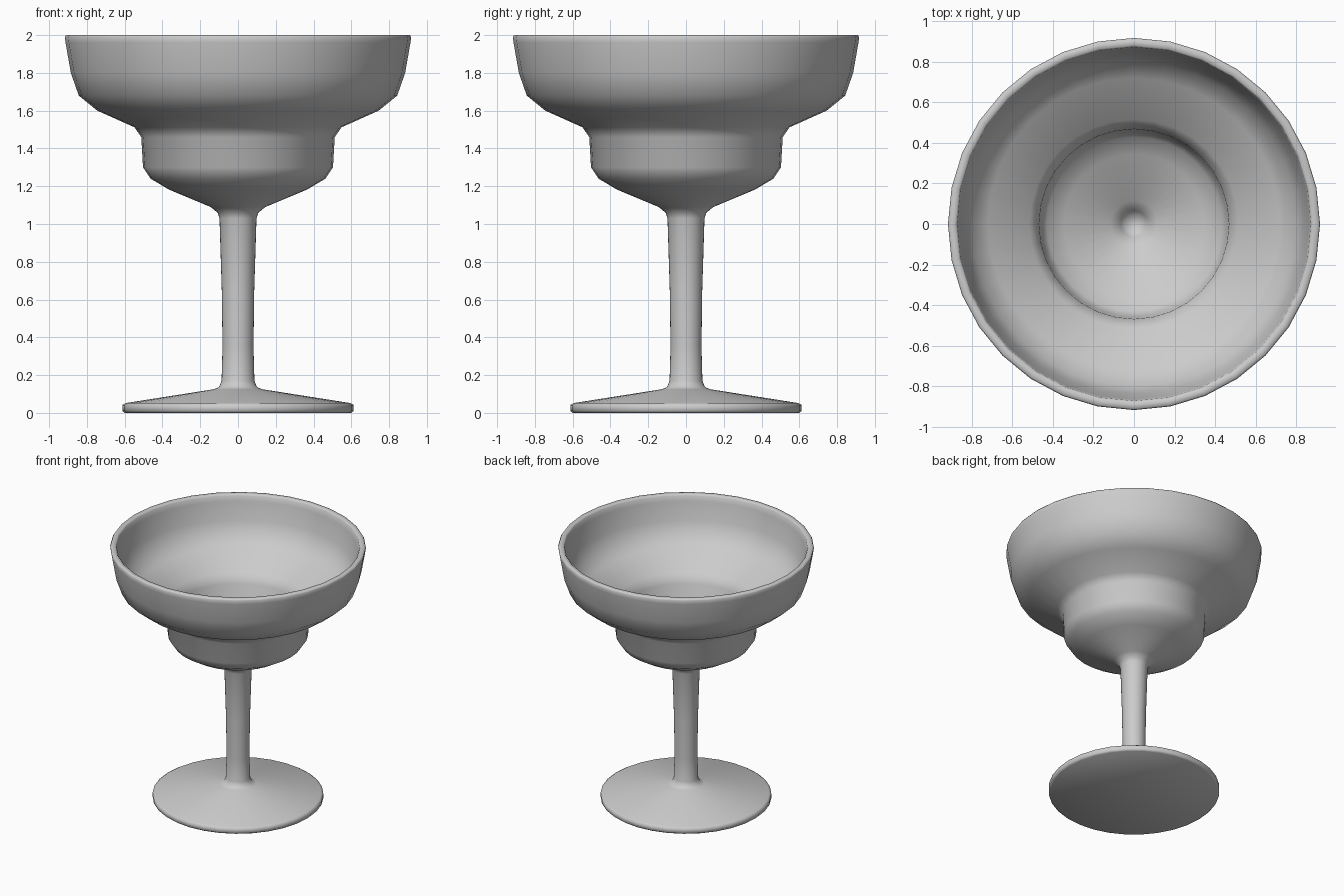
import bpy, bmesh, math

if "Cube" in bpy.data.objects:
    bpy.data.objects.remove(bpy.data.objects["Cube"])

SIDES = 32

# Half profile (radius, height): foot, stem, stepped bowl outside, rim, bowl inside
foot = [(0, 0), (0.6, 0), (0.612, 0.01), (0.612, 0.042), (0.595, 0.052), (0.13, 0.125)]
stem = [(0.1, 0.137), (0.087, 0.17), (0.082, 0.35), (0.086, 0.65), (0.098, 1.03)]
bowl_outside = [(0.108, 1.06), (0.145, 1.09), (0.365, 1.182), (0.463, 1.24),
                (0.503, 1.30), (0.512, 1.46), (0.548, 1.512), (0.745, 1.60),
                (0.843, 1.68), (0.885, 1.80), (0.913, 1.96)]
rim = [(0.917, 1.99), (0.91, 2.0), (0.88, 2.0), (0.872, 1.99)]
bowl_inside = [(0.865, 1.95), (0.838, 1.81), (0.80, 1.71), (0.72, 1.642),
               (0.515, 1.55), (0.468, 1.48), (0.458, 1.315), (0.43, 1.275),
               (0.345, 1.225), (0.115, 1.13), (0.065, 1.09), (0.048, 1.055), (0, 1.05)]


def lathe(name, profile):
    bm = bmesh.new()
    verts = [bm.verts.new((r, 0, z)) for r, z in profile]
    edges = [bm.edges.new(pair) for pair in zip(verts, verts[1:])]
    bmesh.ops.spin(bm, geom=verts + edges, cent=(0, 0, 0), axis=(0, 0, 1),
                   angle=math.tau, steps=SIDES, use_merge=False)
    bmesh.ops.remove_doubles(bm, verts=bm.verts[:], dist=0.0005)
    bmesh.ops.recalc_face_normals(bm, faces=bm.faces[:])
    mesh = bpy.data.meshes.new(name)
    bm.to_mesh(mesh)
    bm.free()
    obj = bpy.data.objects.new(name, mesh)
    bpy.context.collection.objects.link(obj)
    bpy.context.view_layer.objects.active = obj
    obj.select_set(True)
    bpy.ops.object.shade_smooth_by_angle(angle=math.radians(60))
    return obj


# One continuous glass shell
lathe("cocktail_glass", foot + stem + bowl_outside + rim + bowl_inside)
